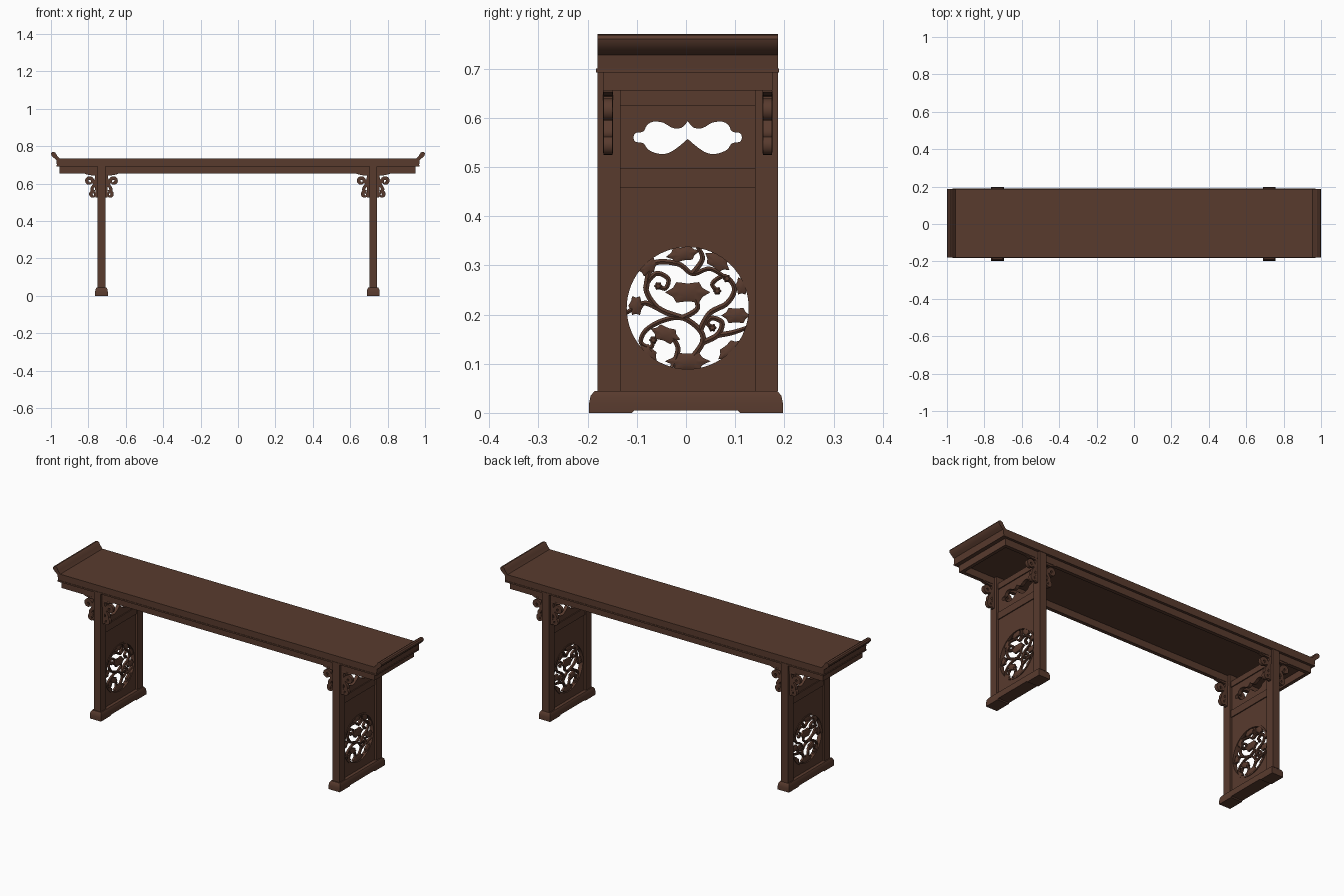
import bpy, bmesh
from math import sin, cos, pi, radians
from mathutils import Vector, Matrix

old = bpy.data.objects.get("Cube")
if old:
    bpy.data.objects.remove(old)

wood = bpy.data.materials.new("dark brown wood")
wood.use_nodes = True
WOOD = (0.098, 0.043, 0.027, 1)
wood.diffuse_color = WOOD
wood.node_tree.nodes["Principled BSDF"].inputs["Base Color"].default_value = WOOD

CX, CY = -0.0035, 0.0035          # centre of the frame
LEG_X = 0.7265                    # leg distance from the centre
# (across, up, depth) -> xyz
YZ = Matrix(((0, 0, 1, 0), (1, 0, 0, 0), (0, 1, 0, 0), (0, 0, 0, 1)))
XZ = Matrix(((1, 0, 0, 0), (0, 0, -1, 0), (0, 1, 0, 0), (0, 0, 0, 1)))


def finish(name, mesh, smooth=False):
    obj = bpy.data.objects.new(name, mesh)
    bpy.context.collection.objects.link(obj)
    mesh.materials.append(wood)
    if smooth:
        bpy.ops.object.select_all(action='DESELECT')
        obj.select_set(True)
        bpy.context.view_layer.objects.active = obj
        bpy.ops.object.shade_smooth_by_angle(angle=radians(35))
    return obj


def from_bmesh(name, bm, matrix=Matrix(), smooth=False):
    bmesh.ops.transform(bm, matrix=matrix, verts=bm.verts)
    bmesh.ops.recalc_face_normals(bm, faces=bm.faces)
    mesh = bpy.data.meshes.new(name)
    bm.to_mesh(mesh)
    bm.free()
    return finish(name, mesh, smooth)


def box(name, x0, x1, y0, y1, z0, z1):
    bm = bmesh.new()
    bmesh.ops.create_cube(bm, size=1)
    place = Matrix.Translation(((x0 + x1) / 2, (y0 + y1) / 2, (z0 + z1) / 2))
    return from_bmesh(name, bm, place @ Matrix.Diagonal((x1 - x0, y1 - y0, z1 - z0, 1)))


def prism(name, outlines, thickness, matrix, smooth=False):
    """Flat board: first outline is the edge, the others are holes."""
    curve = bpy.data.curves.new(name, 'CURVE')
    curve.dimensions = '2D'
    curve.fill_mode = 'BOTH'
    curve.extrude = thickness / 2
    for pts in outlines:
        spline = curve.splines.new('POLY')
        spline.points.add(len(pts) - 1)
        for p, (u, v) in zip(spline.points, pts):
            p.co = (u, v, 0, 1)
        spline.use_cyclic_u = True
    temp = bpy.data.objects.new(name + "_curve", curve)
    bpy.context.collection.objects.link(temp)
    bpy.context.view_layer.update()
    mesh = bpy.data.meshes.new_from_object(temp)
    bpy.data.objects.remove(temp)
    mesh.materials.clear()
    bm = bmesh.new()
    bm.from_mesh(mesh)
    bmesh.ops.remove_doubles(bm, verts=bm.verts, dist=1e-5)
    return from_bmesh(name, bm, matrix, smooth)


def rect(u0, u1, v0, v1):
    return [(u0, v0), (u1, v0), (u1, v1), (u0, v1)]


def circle(u, v, r, n=64):
    return [(u + r * cos(2 * pi * i / n), v + r * sin(2 * pi * i / n)) for i in range(n)]


def spline_points(pts, steps=6):
    p = [Vector(q) for q in [pts[0]] + list(pts) + [pts[-1]]]
    out = []
    for a, b, c, d in zip(p, p[1:], p[2:], p[3:]):
        for i in range(steps):
            t = i / steps
            out.append((2 * b + (c - a) * t + (2 * a - 5 * b + 4 * c - d) * t * t
                        + (3 * b - a - 3 * c + d) * t ** 3) / 2)
    return out + [p[-1]]


def ribbon(bm, path, w0, w1, edge, ridge):
    """Carved strip along a path, tapering from w0 to w1, with a raised ridge."""
    rings = []
    for i, p in enumerate(path):
        tangent = (path[min(i + 1, len(path) - 1)] - path[max(i - 1, 0)]).normalized()
        side = Vector((-tangent.y, tangent.x)) * (w0 + (w1 - w0) * i / (len(path) - 1))
        section = ((-1, -edge), (0, -ridge), (1, -edge), (1, edge), (0, ridge), (-1, edge))
        rings.append([bm.verts.new((*(p + side * s), d)) for s, d in section])
    for a, b in zip(rings, rings[1:]):
        for j in range(6):
            k = (j + 1) % 6
            bm.faces.new((a[j], a[k], b[k], b[j]))
    bm.faces.new(rings[0])
    bm.faces.new(rings[-1])


def leaf(bm, u, v, w, h, turn, edge, ridge, n=30):
    """Lobed leaf, domed on both faces."""
    c, s = cos(radians(turn)), sin(radians(turn))
    rings = []
    for scale, depth in ((0.55, -ridge), (1, -edge), (1, edge), (0.55, ridge)):
        ring = []
        for i in range(n):
            a = 2 * pi * i / n
            r = scale * (1 - 0.24 * abs(sin(3 * a)))
            x, y = w * r * cos(a), h * r * sin(a)
            ring.append(bm.verts.new((u + x * c - y * s, v + x * s + y * c, depth)))
        rings.append(ring)
    for a, b in zip(rings, rings[1:]):
        for j in range(n):
            k = (j + 1) % n
            bm.faces.new((a[j], a[k], b[k], b[j]))
    bm.faces.new(rings[0])
    bm.faces.new(rings[-1])


# Top board with upturned ends
end = [(0.968, 0.695), (0.972, 0.728), (0.985, 0.738), (0.997, 0.75), (1, 0.76),
       (0.995, 0.768), (0.985, 0.77), (0.976, 0.765), (0.968, 0.75), (0.955, 0.735)]
profile = end + [(-x, z) for x, z in reversed(end)]
prism("top_board", [profile], 0.367, Matrix.Translation((0, CY, 0)) @ XZ, True)
box("top_moulding", -0.97, 0.97, CY - 0.186, CY + 0.186, 0.692, 0.7)

# Apron boards around the underside
for name, s in (("front", -1), ("back", 1)):
    y = CY + s * 0.162
    box(name + "_apron", CX - 0.952, CX + 0.952, y - 0.01, y + 0.01, 0.655, 0.694)
for name, s in (("right", -1), ("left", 1)):
    x = CX + s * 0.943
    box(name + "_end_apron", x - 0.009, x + 0.009, CY - 0.155, CY + 0.155, 0.655, 0.694)

# Vines and leaves of the round panel, in hundredths from its centre
VINES = [
    [(1, -10), (3, -7), (2.5, -4.5), (-1, -2), (-5, -2.5), (-8.5, -4.5), (-9.5, -7), (-7.5, -8), (-7, -6.5)],
    [(-1, -2), (-6, 0), (-8.5, 4), (-6.5, 7), (-4, 6), (-4.5, 4), (-6, 4.5)],
    [(-8.5, 4), (-7, 9), (-2, 9), (1, 7), (4.5, 8), (8, 6)],
    [(2.5, -4.5), (4.5, -1), (8, 1), (9.5, 4), (7.5, 6.5), (5, 5), (6, 3.5)],
    [(3, -7), (6, -5.5), (7, -3), (5, -2), (4, -3), (5, -4)],
    [(6, -5.5), (9, -5), (12, -4)],
    [(-6, 0), (-9, 1), (-12.5, -1)],
    [(1, 7), (3, 10), (2, 12.5)],
    [(-1, -2), (2, 0), (1, 3)],
    [(-3, -12), (-2, -8), (-4, -5)],
]
LEAVES = [(0, 3.2, 4.6, 2.4, 0), (9.8, -1.5, 3, 1.8, 0), (-4.5, -5.3, 3.2, 1.8, -20),
          (0, -10.8, 4.6, 2, 0), (-1, 11, 3.5, 1.7, 10), (6, 9.5, 3, 1.8, -35),
          (-10.5, 0.5, 1.6, 2.2, 0), (-8, 8.5, 1.6, 2.4, -45), (8.5, -8.5, 3, 1.5, 40),
          (-8, -9, 2.4, 1.4, -45), (11, 4.5, 1.5, 2, 0)]

# Half outline of the cloud-shaped opening
half = [(0, 0.593), (0.012, 0.58), (0.03, 0.579), (0.05, 0.59), (0.07, 0.592), (0.083, 0.585),
        (0.09, 0.572), (0.106, 0.569), (0.11, 0.56), (0.106, 0.551), (0.09, 0.548),
        (0.08, 0.535), (0.06, 0.527), (0.04, 0.528), (0.02, 0.54), (0, 0.557)]
half = [tuple(p) for p in spline_points(half, 3)]
opening = half + [(-u, v) for u, v in reversed(half[1:-1])]

# Foot with rounded shoulders and a slightly hollowed base
shoulder = [(0.105, 0.005), (0.11, 0), (0.197, 0), (0.197, 0.02), (0.194, 0.035), (0.186, 0.044)]
foot = shoulder + [(-u, v) for u, v in reversed(shoulder)]


def scroll(u, v, r, start, turns, shrink=0.25, n=28):
    return [Vector((u + r * (1 - (1 - shrink) * i / n) * cos(start + turns * 2 * pi * i / n),
                    v + r * (1 - (1 - shrink) * i / n) * sin(start + turns * 2 * pi * i / n)))
            for i in range(n + 1)]


for side, s in (("right", -1), ("left", 1)):
    x = CX + s * LEG_X
    plane = Matrix.Translation((x, CY, 0)) @ YZ

    base = prism(side + "_foot", [foot], 0.068, Matrix.Translation((x, 0, 0)) @ YZ, True)
    for v in base.data.vertices:
        if v.co.z > 0.03:
            v.co.x = x + (v.co.x - x) * (0.94 if v.co.z < 0.04 else 0.8)

    for end_name, t in (("front", -1), ("back", 1)):
        y = CY + t * 0.16
        box(f"{side}_{end_name}_post", x - 0.021, x + 0.021, y - 0.0235, y + 0.0235, 0.044, 0.695)

        # Cloud brackets on both sides of each post
        for bracket, d in (("inner", -s), ("outer", s)):
            bm = bmesh.new()
            ribbon(bm, scroll(0.044, 0.614, 0.023, 1.2 * pi, -1.9), 0.0055, 0.004, 0.009, 0.01)
            ribbon(bm, scroll(0.024, 0.543, 0.018, 0.65 * pi, -1.6), 0.006, 0.004, 0.009, 0.01)
            stem = [(0.0, 0.648), (0.008, 0.62), (0.016, 0.595), (0.026, 0.58), (0.03, 0.566), (0.016, 0.556)]
            ribbon(bm, spline_points(stem), 0.009, 0.008, 0.009, 0.01)
            ribbon(bm, spline_points([(0, 0.65), (0.035, 0.649), (0.068, 0.654)]), 0.007, 0.002, 0.009, 0.01)
            ribbon(bm, spline_points([(0.005, 0.65), (0.006, 0.6), (0.005, 0.525)]), 0.008, 0.006, 0.008, 0.009)
            place = Matrix.Translation((x + d * 0.021, CY + t * 0.162, 0)) @ Matrix.Diagonal((d, 1, 1, 1)) @ XZ
            from_bmesh(f"{side}_{end_name}_{bracket}_bracket", bm, place, True)

    # Rails between the posts
    for rail, z0, z1 in (("middle", 0.458, 0.497), ("upper", 0.625, 0.656)):
        box(f"{side}_{rail}_rail", x - 0.014, x + 0.014, CY - 0.137, CY + 0.137, z0, z1)

    # Pierced panels
    prism(side + "_upper_panel", [rect(-0.137, 0.137, 0.497, 0.625), opening], 0.018, plane)
    prism(side + "_lower_panel", [rect(-0.137, 0.137, 0.044, 0.458), circle(0, 0.213, 0.127)],
          0.018, plane)
    prism(side + "_medallion_ring", [circle(0, 0.213, 0.133), circle(0, 0.213, 0.124)],
          0.024, plane, True)

    # Carved medallion
    bm = bmesh.new()
    for vine in VINES:
        ribbon(bm, spline_points(vine), 0.6, 0.4, 0.5, 0.8)
    for spec in LEAVES:
        leaf(bm, *spec, 0.55, 0.9)
    for vine in VINES[:5]:
        leaf(bm, *vine[-1], 0.9, 0.9, 0, 0.5, 0.8)
    place = plane @ Matrix.Translation((0, 0.213, 0)) @ Matrix.Scale(0.01, 4)
    from_bmesh(side + "_medallion_carving", bm, place, True)
